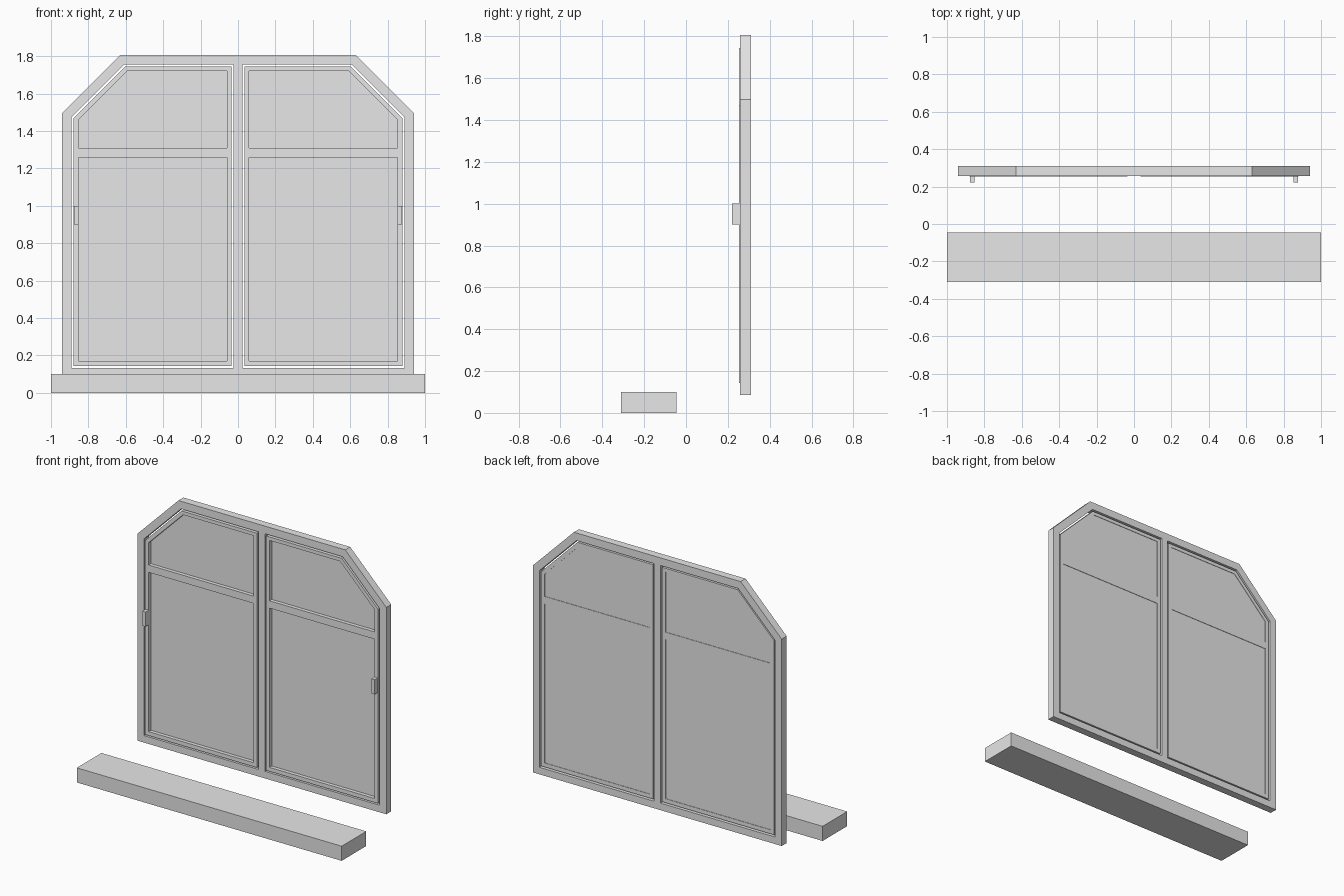
import bpy
import bmesh
from math import pi

cube = bpy.data.objects.get("Cube")
if cube:
    bpy.data.objects.remove(cube, do_unlink=True)

grey = bpy.data.materials.new("plain grey")
grey.use_nodes = True
grey.diffuse_color = (0.8, 0.8, 0.8, 1)
grey.node_tree.nodes["Principled BSDF"].inputs["Base Color"].default_value = (0.8, 0.8, 0.8, 1)


def add_object(name, mesh):
    mesh.materials.clear()
    mesh.materials.append(grey)
    obj = bpy.data.objects.new(name, mesh)
    bpy.context.collection.objects.link(obj)
    return obj


def box(name, x, y, z):
    """Box between the given (low, high) limits."""
    bm = bmesh.new()
    bmesh.ops.create_cube(bm, size=1)
    for v in bm.verts:
        v.co = [(lo + hi) / 2 + c * (hi - lo) for c, (lo, hi) in zip(v.co, (x, y, z))]
    mesh = bpy.data.meshes.new(name)
    bm.to_mesh(mesh)
    bm.free()
    return add_object(name, mesh)


def plate(name, outlines, front, back):
    """Upright slab from x-z outlines; inner outlines become holes."""
    curve = bpy.data.curves.new(name, "CURVE")
    curve.dimensions = "2D"
    curve.fill_mode = "BOTH"
    curve.extrude = (back - front) / 2
    for points in outlines:
        spline = curve.splines.new("POLY")
        spline.points.add(len(points) - 1)
        for p, (x, z) in zip(spline.points, points):
            p.co = (x, z, 0, 1)
        spline.use_cyclic_u = True
    helper = bpy.data.objects.new(name + " curve", curve)
    bpy.context.collection.objects.link(helper)
    graph = bpy.context.evaluated_depsgraph_get()
    mesh = bpy.data.meshes.new_from_object(helper.evaluated_get(graph))
    bpy.data.objects.remove(helper, do_unlink=True)
    bm = bmesh.new()
    bm.from_mesh(mesh)
    bmesh.ops.remove_doubles(bm, verts=bm.verts, dist=0.0001)
    bmesh.ops.recalc_face_normals(bm, faces=bm.faces)
    for f in bm.faces:
        f.smooth = False
    bm.to_mesh(mesh)
    bm.free()
    obj = add_object(name, mesh)
    obj.rotation_euler.x = pi / 2
    obj.location.y = (front + back) / 2
    return obj


def clipped(side, inner, outer, low, high, cut):
    """Rectangle with its upper outer corner cut at 45 degrees."""
    pts = [(inner, low), (outer, low), (outer, high - cut), (outer - cut, high), (inner, high)]
    return [(side * x, z) for x, z in pts]


def rectangle(side, inner, outer, low, high):
    return [(side * x, z) for x, z in
            ((inner, low), (outer, low), (outer, high), (inner, high))]


# Fixed frame with two openings
right_half = clipped(1, 0, 0.94, 0.085, 1.807, 0.31)
outline = right_half[1:4] + [(-x, z) for x, z in reversed(right_half[1:4])]
openings = [clipped(s, 0.025, 0.89, 0.133, 1.755, 0.28) for s in (1, -1)]
plate("window_frame", [outline] + openings, 0.257, 0.31)

# Sashes, panes and handles on each side
for side, label in ((1, "left"), (-1, "right")):
    sash = clipped(side, 0.035, 0.88, 0.144, 1.744, 0.275)
    upper = clipped(side, 0.06, 0.853, 1.308, 1.72, 0.26)
    lower = rectangle(side, 0.06, 0.853, 0.171, 1.258)
    plate(label + "_sash", [sash, upper, lower], 0.254, 0.307)
    plate(label + "_upper_pane", [upper], 0.279, 0.304)
    plate(label + "_lower_pane", [lower], 0.279, 0.304)
    box(label + "_handle", sorted((side * 0.853, side * 0.877)), (0.221, 0.256), (0.9, 1.0))

# Detached sill in front
box("window_sill", (-1, 1), (-0.31, -0.045), (0, 0.1))
